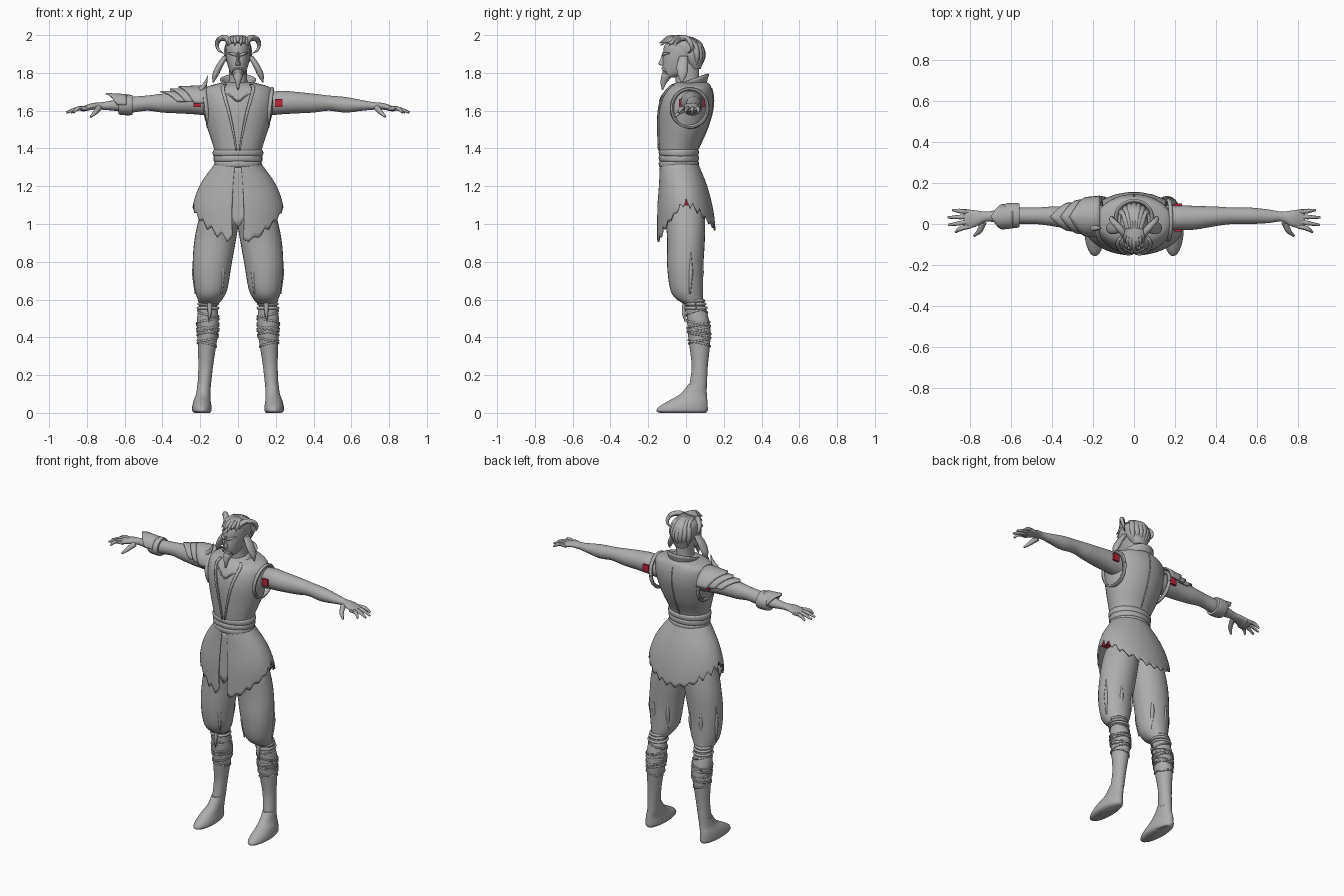
import bpy, math, random
from mathutils import Vector

random.seed(4)
scene_cube = bpy.data.objects.get("Cube")
if scene_cube:
    bpy.data.objects.remove(scene_cube)


def material(name, colour):
    mat = bpy.data.materials.new(name)
    mat.use_nodes = True
    mat.diffuse_color = (*colour, 1)
    mat.node_tree.nodes["Principled BSDF"].inputs["Base Color"].default_value = (*colour, 1)
    return mat


GREY = material("plain grey", (.42, .42, .42))
RED = material("dark red", (.5, .02, .04))


def finish(obj, mirror=False, thick=0, angle=45):
    """Shade an object and add its thickness and mirror modifiers."""
    bpy.ops.object.select_all(action="DESELECT")
    obj.select_set(True)
    bpy.context.view_layer.objects.active = obj
    bpy.ops.object.shade_smooth_by_angle(angle=math.radians(angle))
    if thick:
        mod = obj.modifiers.new("thickness", "SOLIDIFY")
        mod.thickness, mod.offset = thick, 0
    if mirror:
        obj.modifiers.new("mirror", "MIRROR")
    return obj


def mesh(name, verts, faces, mat=GREY, **kw):
    data = bpy.data.meshes.new(name)
    data.from_pydata(verts, [], faces)
    data.materials.append(mat)
    obj = bpy.data.objects.new(name, data)
    bpy.context.collection.objects.link(obj)
    return finish(obj, **kw)


def sheet(name, fn, nu, nv, closed=False, **kw):
    """Grid surface from fn(u, v), with u around and v along."""
    cols = nu if closed else nu + 1
    verts = [fn(i / nu, j / nv) for j in range(nv + 1) for i in range(cols)]
    faces = [(j * cols + i, j * cols + (i + 1) % cols,
              (j + 1) * cols + (i + 1) % cols, (j + 1) * cols + i)
             for j in range(nv) for i in range(nu)]
    if closed and not kw.get("thick"):
        faces += [tuple(reversed(range(cols))), tuple(range(nv * cols, (nv + 1) * cols))]
    return mesh(name, verts, faces, **kw)


def at(rings, k):
    """Smoothly interpolated ring: position, low and high bounds on two axes."""
    last = len(rings) - 1
    i = min(int(k), last - 1)
    f = k - i
    a, b, c, d = (rings[max(0, min(last, i + o))] for o in (-1, 0, 1, 2))
    return [q + f * (r - p + f * (2 * p - 5 * q + 4 * r - s + f * (3 * (q - r) + s - p))) / 2
            for p, q, r, s in zip(a, b, c, d)]


def surface(rings, k, angle, axis="z", grow=0):
    t, a, b, c, d = at(rings, k)
    p = (a + b) / 2 + ((b - a) / 2 + grow) * math.cos(angle)
    q = (c + d) / 2 + ((d - c) / 2 + grow) * math.sin(angle)
    return (p, q, t) if axis == "z" else (t, p, q)


def loft(name, rings, axis="z", sides=28, **kw):
    n = len(rings) - 1
    return sheet(name, lambda u, v: surface(rings, v * n, u * math.tau, axis),
                 sides, n * 4, closed=True, **kw)


def tube(name, points, radii, mirror=False):
    curve = bpy.data.curves.new(name, "CURVE")
    curve.dimensions, curve.bevel_depth = "3D", 1
    curve.bevel_resolution, curve.resolution_u, curve.use_fill_caps = 2, 5, True
    spline = curve.splines.new("BEZIER")
    spline.bezier_points.add(len(points) - 1)
    for bp, co, r in zip(spline.bezier_points, points, radii):
        bp.co, bp.radius = co, r
        bp.handle_left_type = bp.handle_right_type = "AUTO"
    curve.materials.append(GREY)
    obj = bpy.data.objects.new(name, curve)
    bpy.context.collection.objects.link(obj)
    bpy.ops.object.select_all(action="DESELECT")
    obj.select_set(True)
    bpy.context.view_layer.objects.active = obj
    bpy.ops.object.convert(target="MESH")
    return finish(bpy.context.object, mirror)


def box(name, lo, hi, **kw):
    verts = [(x, y, z) for x in (lo[0], hi[0]) for y in (lo[1], hi[1]) for z in (lo[2], hi[2])]
    faces = [(0, 1, 3, 2), (4, 6, 7, 5), (0, 4, 5, 1), (2, 3, 7, 6), (0, 2, 6, 4), (1, 5, 7, 3)]
    return mesh(name, verts, faces, **kw)


# Vest and belt
vest = [(1.3, -.115, .115, -.13, .055), (1.39, -.125, .125, -.14, .06), (1.5, -.16, .16, -.145, .11),
        (1.6, -.185, .185, -.145, .14), (1.67, -.19, .19, -.13, .145), (1.72, -.175, .175, -.1, .135),
        (1.745, -.1, .1, -.06, .12), (1.755, -.04, .04, -.02, .08)]
loft("vest", vest, sides=40)
for i in range(3):
    z = 1.3 + i * .03
    w = .118 + i * .004
    loft(f"belt_band_{i + 1}", [(z - .003, -w, w, -.13, .058), (z + .006, -w - .007, w + .007, -.142, .066),
         (z + .026, -w - .007, w + .007, -.144, .068), (z + .035, -w, w, -.135, .06)])


def lapel(u, v):
    spread = .07 + v * .45 + (u - .5) * (.06 + v * .05)
    return surface(vest, 1 + v * 4.6, -math.pi / 2 + spread, grow=.005)


sheet("lapel", lapel, 4, 24, mirror=True, thick=.008)
tube("neckline", [surface(vest, 4.6 - .9 * (1 - abs(s)), -math.pi / 2 + s * .42, grow=.002)
                  for s in (-1, -.5, 0, .5, 1)], [.005] * 5)
tube("armhole_trim", [(.168 + .012 * math.sin(a), .02 + .095 * math.cos(a), 1.615 + .1 * math.sin(a))
                      for a in (i * math.tau / 16 for i in range(17))], [.011] * 17, True)
tube("back_seam", [surface(vest, k, math.pi / 2) for k in (1, 2, 3, 4, 5)], [.004] * 5)


# Collar standing up around the back of the neck
def collar(u, v):
    a = math.radians(-50 + 280 * u)
    r = .072 + .02 * v
    height = (.04 + .03 * math.sin(a)) * v
    return (r * math.cos(a), .03 + r * .95 * math.sin(a), 1.725 + height)


sheet("collar", collar, 32, 4, thick=.01)

# Ragged skirt, open at the front
skirt = [(1.32, -.118, .118, -.135, .06), (1.21, -.195, .195, -.14, .105), (1.1, -.235, .235, -.148, .135),
         (1, -.238, .238, -.15, .15), (.9, -.22, .22, -.15, .155)]
teeth = [random.uniform(.015, .05) for _ in range(25)]


def skirt_point(u, v):
    a = -math.pi / 2 + .13 + u * (math.tau - .26)
    s = math.sin(a)
    tooth = u * 24
    jag = teeth[int(tooth)] * abs(2 * (tooth % 1) - 1)
    hem = 1.1 - (.2 if s < 0 else .13) * abs(s) ** 1.5 + jag
    return surface(skirt, v * (1.32 - hem) / .105, a)


sheet("skirt", skirt_point, 144, 16, thick=.008)
sheet("skirt_front_panel", lambda u, v: ((u - .5) * .075, -.13 - .012 * v, 1.31 - v * (.33 - .1 * abs(u - .5))),
      6, 8, thick=.006)

# Trousers, shins and shoes
loft("trouser_leg", [(.57, .11, .2, .005, .09), (.605, .08, .215, -.055, .09), (.66, .055, .23, -.085, .09),
     (.78, .035, .24, -.1, .092), (.92, .01, .23, -.1, .1), (1.05, -.01, .2, -.11, .1),
     (1.18, -.02, .15, -.11, .08), (1.28, -.02, .1, -.1, .05)], mirror=True)
for i, a in enumerate((.3, 1.3, 2.2, 4.1, 5)):
    x, y = .138 + .098 * math.cos(a), .088 * math.sin(a)
    tube(f"trouser_fold_{i + 1}", [(x, y, .85), (x, y * .97, .74), (x * .93 + .01, y * .8, .63)],
         [.002, .012, .004], True)
shin = [(.6, .115, .2, 0, .09), (.5, .103, .217, .005, .12), (.42, .105, .215, .01, .13),
        (.34, .118, .212, .02, .125), (.24, .133, .21, .03, .115), (.13, .145, .215, .015, .11)]
loft("shin", shin, mirror=True)
for i, turn in enumerate((1, -1, 1, -1)):
    tube(f"shin_wrap_{i + 1}", [surface(shin, .5 + .8 * (i // 2) + j * .07, turn * j * .55 + i, grow=.001)
                                for j in range(25)], [.005] * 25, True)
for i in range(3):
    tube(f"knee_wrap_{i + 1}", [surface(shin, .1 + .2 * i, j * math.tau / 12, grow=.003)
                                for j in range(13)], [.008] * 13, True)
tube("knee_tie", [(.15, -.005, .58), (.15, -.012, .53), (.155, -.004, .48)], [.014, .01, .002], True)
loft("shoe", [(0, .15, .23, -.14, .105), (.012, .14, .242, -.157, .115), (.035, .14, .242, -.14, .115),
     (.065, .145, .235, -.09, .113), (.1, .145, .222, -.03, .11), (.15, .145, .215, .012, .11)], mirror=True)

# Arms and hands
loft("arm", [(.13, -.03, .09, 1.57, 1.69), (.22, -.03, .092, 1.58, 1.705), (.3, -.027, .088, 1.585, 1.7),
     (.4, -.01, .085, 1.59, 1.69), (.48, 0, .08, 1.6, 1.68), (.57, 0, .08, 1.59, 1.672),
     (.66, .005, .07, 1.6, 1.655), (.72, .012, .06, 1.605, 1.645), (.77, -.012, .066, 1.605, 1.64),
     (.81, -.02, .07, 1.597, 1.627), (.835, -.01, .06, 1.598, 1.618)], axis="x", mirror=True)
for i, (tip, y) in enumerate(((.87, -.04), (.905, -.005), (.908, .032), (.885, .068))):
    root = -.01 + i * .023
    tube(f"finger_{i + 1}", [(.8, root, 1.612), (.85, (root + y) / 2, 1.61), (tip, y, 1.59)],
         [.012, .011, .006], True)
tube("thumb", [(.735, .01, 1.615), (.755, -.035, 1.592), (.78, -.058, 1.567)], [.017, .013, .006], True)


# Pointed plates over the right arm
def plate(name, x, length, r0, r1, sweep):
    def point(u, v):
        s = 2 * u - 1
        r = r0 + (r1 - r0) * v
        return (-x - length * v * (1 - .55 * abs(s)), .035 + r * math.sin(s * sweep),
                1.632 + r * math.cos(s * sweep))
    sheet(name, point, 16, 5, thick=.008, angle=30)


plate("shoulder_plate_upper", .165, .15, .1, .093, 1.5)
plate("shoulder_plate_middle", .21, .15, .086, .08, 1.4)
plate("shoulder_plate_lower", .25, .16, .07, .068, 1.35)
tube("shoulder_spike", [(-.2, -.02, 1.71), (-.175, -.02, 1.74), (-.16, -.02, 1.785)], [.016, .01, .001])
loft("wrist_cuff", [(-.56, -.005, .09, 1.585, 1.675), (-.565, -.018, .102, 1.576, 1.684),
     (-.625, -.015, .1, 1.578, 1.682), (-.632, 0, .085, 1.59, 1.67)], axis="x")
plate("cuff_point", .59, .11, .052, .058, 1.6)

# Head, neck and face
loft("neck", [(1.7, -.06, .06, -.05, .08), (1.77, -.048, .048, -.055, .07), (1.86, -.05, .05, -.05, .07)])
loft("head", [(1.775, -.018, .018, -.118, -.06), (1.8, -.04, .04, -.124, .02), (1.85, -.057, .057, -.125, .065),
     (1.9, -.065, .065, -.12, .085), (1.95, -.06, .06, -.112, .08), (1.985, -.03, .03, -.06, .03)])
loft("nose", [(1.838, -.012, .012, -.13, -.11), (1.847, -.014, .014, -.147, -.1),
     (1.875, -.008, .008, -.136, -.1), (1.91, -.007, .007, -.124, -.1)], sides=10)
loft("beard", [(1.71, -.003, .003, -.128, -.122), (1.75, -.014, .014, -.135, -.1),
     (1.785, -.026, .026, -.13, -.07), (1.8, -.022, .022, -.125, -.06)], sides=12)
tube("brow", [(.008, -.122, 1.892), (.03, -.115, 1.9), (.05, -.085, 1.905)], [.006, .008, .003], True)
tube("moustache", [(.003, -.127, 1.825), (.02, -.119, 1.82), (.034, -.1, 1.795)], [.005, .006, .002], True)
loft("drooping_ear", [(1.75, .128, .134, -.025, -.02), (1.79, .102, .136, -.045, .005),
     (1.84, .078, .115, -.05, .012), (1.89, .05, .08, -.035, .01)], sides=14, mirror=True)
tube("horn", [(.035, -.06, 1.93), (.05, -.045, 1.97), (.08, -.01, 1.985), (.108, .02, 1.965),
              (.105, .03, 1.925), (.08, .01, 1.905)], [.019, .018, .016, .013, .008, .002], True)

# Hair: a cap with swept strands
loft("hair_cap", [(1.82, -.04, .04, .02, .078), (1.87, -.064, .064, -.02, .092), (1.93, -.069, .069, -.08, .093),
     (1.965, -.058, .058, -.11, .078), (1.99, -.03, .03, -.08, .03)])
for i in range(7):
    s = (i - 3) / 3
    c = 1 - .35 * s * s
    tube(f"back_strand_{i + 1}", [(s * .025, -.05, 1.984), (s * .045, .05 * c, 1.965),
         (s * .06, .088 * c, 1.9), (s * .04, .075 * c, 1.825)], [.01, .016, .017, .003])
    tube(f"front_strand_{i + 1}", [(s * .03, -.02, 1.984), (s * .04, -.09 * c, 1.983 - .01 * abs(s)),
         (s * .05, -.14 * c, 1.945 + .012 * (i % 2))], [.015, .015, .002])

# Red patches at the armholes and hips
box("armhole_patch", (.195, -.037, 1.62), (.235, .1, 1.662), mat=RED, mirror=True)
box("hip_patch", (.18, -.025, 1.098), (.222, .018, 1.13), mat=RED, mirror=True)
